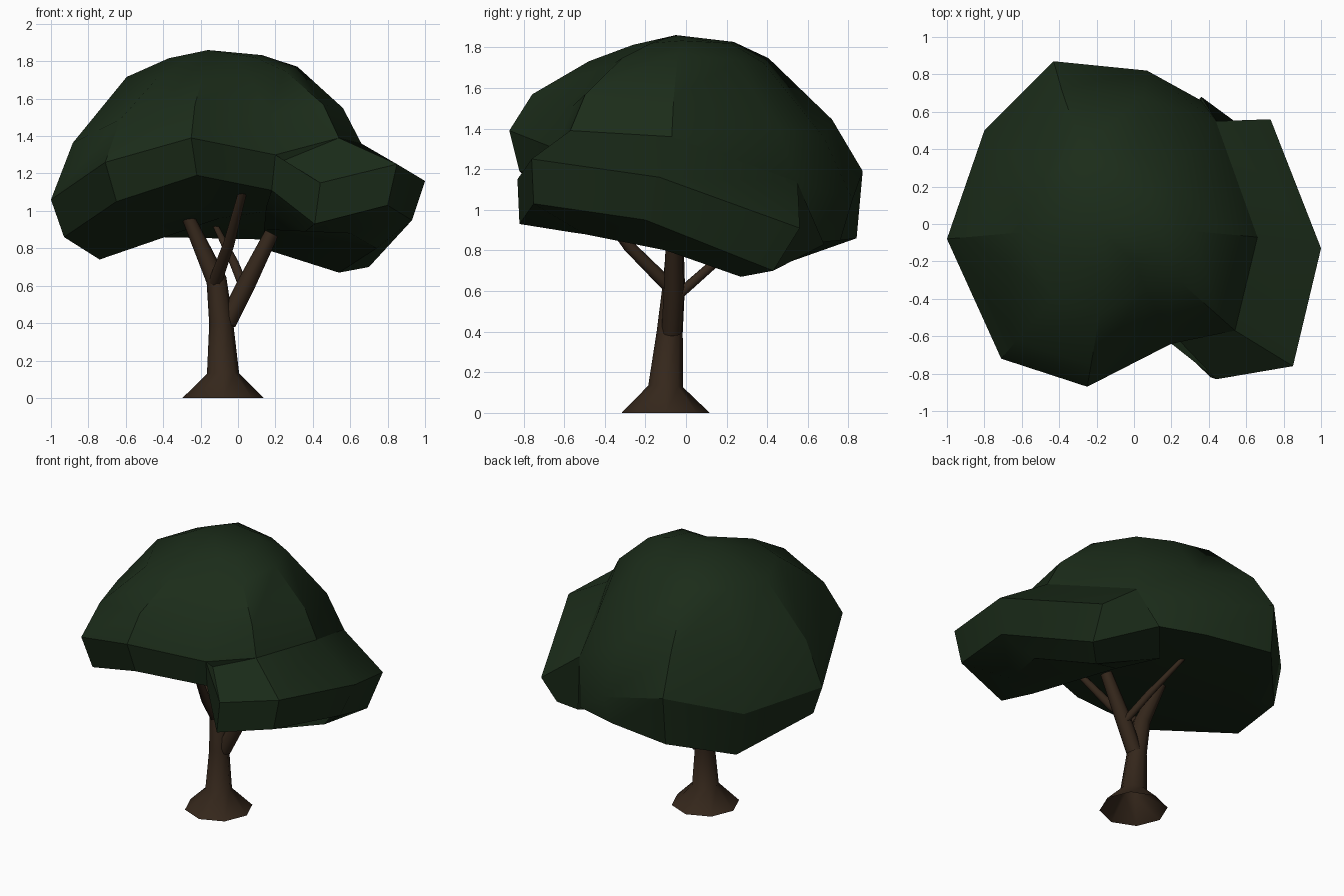
import bpy, bmesh, math
from mathutils import Vector

if "Cube" in bpy.data.objects:
    bpy.data.objects.remove(bpy.data.objects["Cube"])


def material(name, rgb):
    m = bpy.data.materials.new(name)
    m.diffuse_color = (*rgb, 1)
    m.use_nodes = True
    m.node_tree.nodes["Principled BSDF"].inputs["Base Color"].default_value = m.diffuse_color
    return m


LEAF = material("leaf_green", (0.011, 0.025, 0.010))
BARK = material("bark_brown", (0.035, 0.020, 0.011))


def loft(name, rings, mat, angle, top=None, bottom=None, open_start=False):
    """Skin closed rings; close ends with an n-gon or a fan to a point."""
    bm = bmesh.new()
    vs = [[bm.verts.new(p) for p in r] for r in rings]
    n = len(vs[0])
    for a, b in zip(vs, vs[1:]):
        for i in range(n):
            j = (i + 1) % n
            bm.faces.new((a[i], a[j], b[j], b[i]))
    for ring, tip in ((vs[0], bottom), (vs[-1], top)):
        if tip is not None:
            c = bm.verts.new(tip)
            for i in range(n):
                bm.faces.new((ring[i], ring[(i + 1) % n], c))
        elif not (open_start and ring is vs[0]):
            bm.faces.new(ring)
    bmesh.ops.recalc_face_normals(bm, faces=bm.faces[:])
    me = bpy.data.meshes.new(name)
    bm.to_mesh(me)
    bm.free()
    ob = bpy.data.objects.new(name, me)
    bpy.context.collection.objects.link(ob)
    me.materials.append(mat)
    bpy.ops.object.select_all(action='DESELECT')
    bpy.context.view_layer.objects.active = ob
    ob.select_set(True)
    bpy.ops.object.shade_smooth_by_angle(angle=math.radians(angle))
    return ob


def limb(name, path, sides=8):
    """Tapered tube along (x, y, z, radius) points, open at its start."""
    pts = [Vector(p[:3]) for p in path]
    rings = []
    for k, p in enumerate(pts):
        d = (pts[min(k + 1, len(pts) - 1)] - pts[max(k - 1, 0)]).normalized()
        if k == 0 and p.z == 0:
            d = Vector((0, 0, 1))
        u = Vector((0, 1, 0)).cross(d).normalized()
        v = d.cross(u)
        rings.append([p + path[k][3] * (u * math.cos(t) + v * math.sin(t))
                      for t in (2 * math.pi * i / sides for i in range(sides))])
    return loft(name, rings, BARK, 60, open_start=True)


# Trunk with flared foot, and its branches
limb("trunk", [(-.08, -.10, 0, .217), (-.08, -.10, .13, .086), (-.09, -.08, .40, .064),
               (-.115, -.06, .63, .055), (-.26, -.05, .95, .035), (-.31, -.05, 1.08, .03)])
limb("front_branch", [(-.13, -.06, .60, .036), (-.05, -.28, .82, .030), (.03, -.50, 1.12, .022)])
limb("right_branch", [(-.06, -.07, .40, .050), (.04, -.06, .60, .050), (.18, -.06, .88, .038)])
limb("back_branch", [(.04, -.05, .57, .026), (-.02, .12, .72, .024), (-.14, .38, .96, .013)])

# Main crown: skirt, rim, then the rim lifted inwards into a dome
skirt = [(-.93, -.08, .86), (-.65, -.68, 1.05), (-.22, -.82, 1.19), (.18, -.60, 1.11),
         (.50, -.50, 1.05), (.60, -.07, 1.0), (.36, .66, .84), (.04, .76, .85),
         (-.43, .84, .86), (-.74, .50, .74)]
rim = [(-1.0, -.08, 1.06), (-.71, -.72, 1.26), (-.25, -.87, 1.39), (.20, -.64, 1.30),
       (.54, -.57, 1.39), (.66, -.07, 1.36), (.44, .55, 1.13), (.07, .82, 1.05),
       (-.43, .87, 1.19), (-.80, .50, 1.04)]
cx, apex = -.10, 1.86


def dome_ring(scale, lift, front_sag=0.0, back_pull=1.0):
    """Rim scaled to the middle and lifted toward the apex, lower at the front."""
    return [(cx + (x - cx) * scale, y * scale * (back_pull if y > .3 else 1),
             z + (apex - z) * (lift + front_sag * min(y, 0))) for x, y, z in rim]


loft("main_crown", [skirt, rim, dome_ring(.87, .38, 0, .95), dome_ring(.55, .83, .12, .85),
                    dome_ring(.30, .95, .06, .9)],
     LEAF, 30, top=(-.16, -.05, apex), bottom=(-.10, 0, .96))

# Lower side lobe of the crown, merging into the dome front and back
lobe_under = [(.15, -.45, 1.02), (.36, -.57, .89), (.60, -.50, .88), (.74, -.10, .80),
              (.54, .27, .67), (.13, .41, .80)]
lobe_skirt = [(.18, -.60, 1.11), (.41, -.82, .93), (.80, -.75, 1.03), (.93, -.20, .95),
              (.70, .43, .70), (.36, .68, .83)]
lobe_rim = [(.20, -.64, 1.30), (.44, -.83, 1.15), (.85, -.76, 1.25), (1.0, -.13, 1.16),
            (.73, .56, .91), (.44, .55, 1.13)]
lobe_top = [(.18, -.55, 1.28), (.22, -.60, 1.28), (.54, -.57, 1.39), (.66, -.07, 1.36),
            (.44, .54, 1.14), (.40, .50, 1.13)]
loft("side_lobe", [lobe_under, lobe_skirt, lobe_rim, lobe_top],
     LEAF, 30, top=(.20, 0, 1.25), bottom=(.15, 0, .90))
